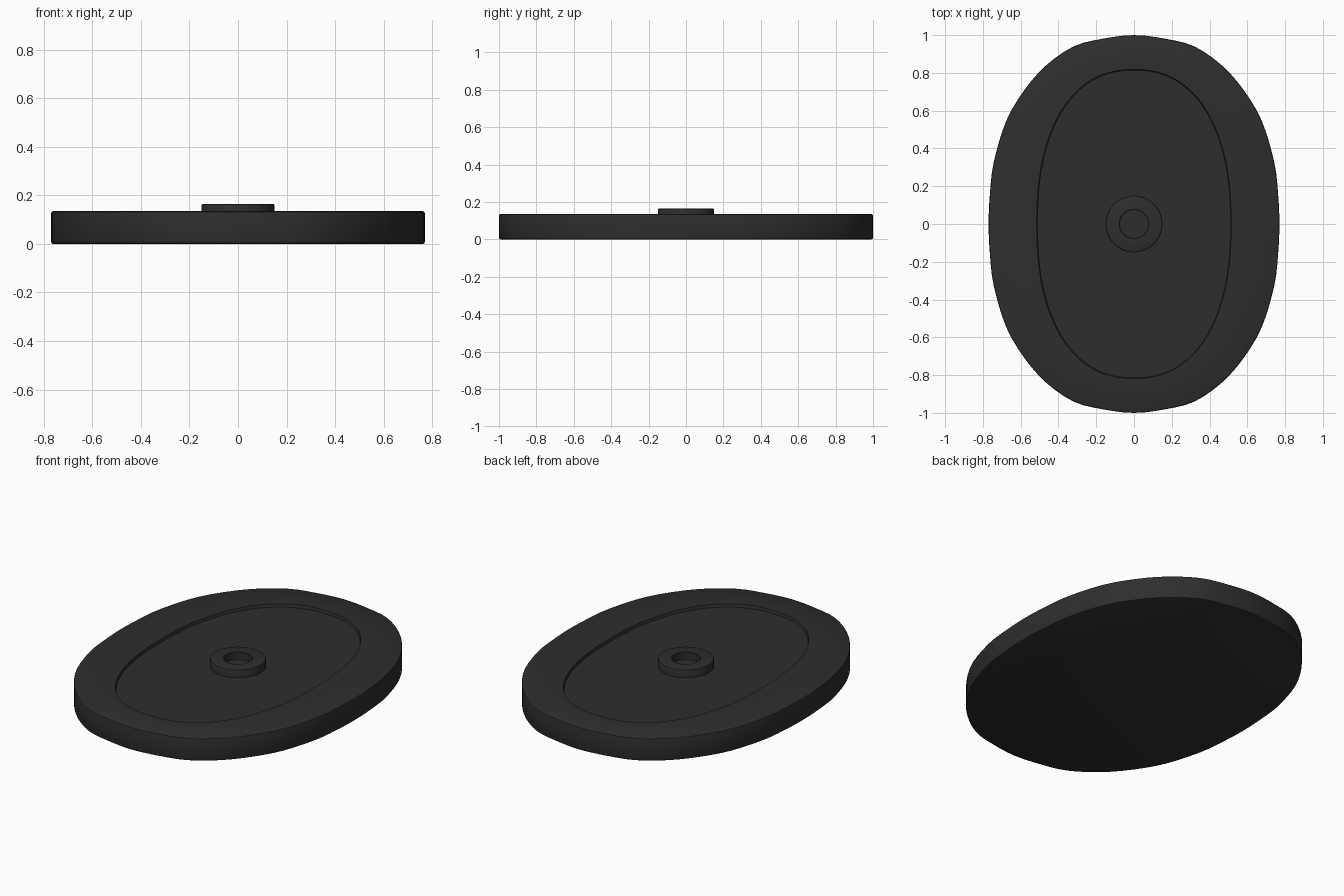
import bpy, bmesh, math

if "Cube" in bpy.data.objects:
    bpy.data.objects.remove(bpy.data.objects["Cube"])

N = 96
mat = bpy.data.materials.new("charcoal")
mat.diffuse_color = (0.027, 0.027, 0.027, 1)
mat.use_nodes = True
mat.node_tree.nodes["Principled BSDF"].inputs["Base Color"].default_value = mat.diffuse_color

# Quarter of the outer outline, from the right side to the back
QUARTER = [(.77, 0), (.762, .17), (.742, .33), (.677, .545), (.58, .71),
           (.465, .84), (.32, .94), (.17, .98), (0, 1)]
CTRL = (QUARTER + [(-x, y) for x, y in QUARTER[-2::-1]]
        + [(-x, -y) for x, y in QUARTER[1:]]
        + [(x, -y) for x, y in QUARTER[-2:0:-1]])


def outer(inset=0):
    """Closed smooth curve through the outline points."""
    pts, n, steps = [], len(CTRL), N // len(CTRL)
    for i in range(n):
        a, b, c, d = (CTRL[(i + k) % n] for k in (-1, 0, 1, 2))
        for s in range(steps):
            t = s / steps
            pts.append(tuple(.5 * (2*q + (r - p)*t + (2*p - 5*q + 4*r - w)*t*t
                                   + (3*q - p - 3*r + w)*t**3)
                             for p, q, r, w in zip(a, b, c, d)))
    return [(x * (1 - inset / .77), y * (1 - inset)) for x, y in pts]


def oval(a, b, power=2.0):
    pts = []
    for i in range(N):
        t = 2 * math.pi * i / N
        c, s = math.cos(t), math.sin(t)
        pts.append((a * math.copysign(abs(c) ** (2 / power), c),
                    b * math.copysign(abs(s) ** (2 / power), s)))
    return pts


def loft(name, rings):
    """Bridge stacked (outline, z) rings and cap both ends."""
    bm = bmesh.new()
    loops = [[bm.verts.new((x, y, z)) for x, y in pts] for pts, z in rings]
    for lo, hi in zip(loops, loops[1:]):
        for i in range(N):
            j = (i + 1) % N
            bm.faces.new((lo[i], lo[j], hi[j], hi[i]))
    bm.faces.new(loops[0][::-1])
    bm.faces.new(loops[-1])
    bmesh.ops.recalc_face_normals(bm, faces=bm.faces)
    me = bpy.data.meshes.new(name)
    bm.to_mesh(me)
    bm.free()
    me.materials.append(mat)
    ob = bpy.data.objects.new(name, me)
    bpy.context.collection.objects.link(ob)
    bpy.ops.object.select_all(action='DESELECT')
    ob.select_set(True)
    bpy.context.view_layer.objects.active = ob
    bpy.ops.object.shade_smooth_by_angle(angle=math.radians(30))


N = 3 * len(CTRL)

# Base plate with eased edges and a shallow oval recess
loft("base_plate", [
    (outer(.008), 0), (outer(.002), .003), (outer(), .009), (outer(), .126),
    (outer(.002), .132), (outer(.008), .135),
    (oval(.515, .818, 2.3), .135), (oval(.511, .814, 2.3), .118)])

# Central boss with a blind hole
loft("centre_boss", [
    (oval(.15, .15), .11), (oval(.15, .15), .159), (oval(.148, .148), .163),
    (oval(.144, .144), .165), (oval(.078, .078), .165),
    (oval(.075, .075), .162), (oval(.075, .075), .12)])
